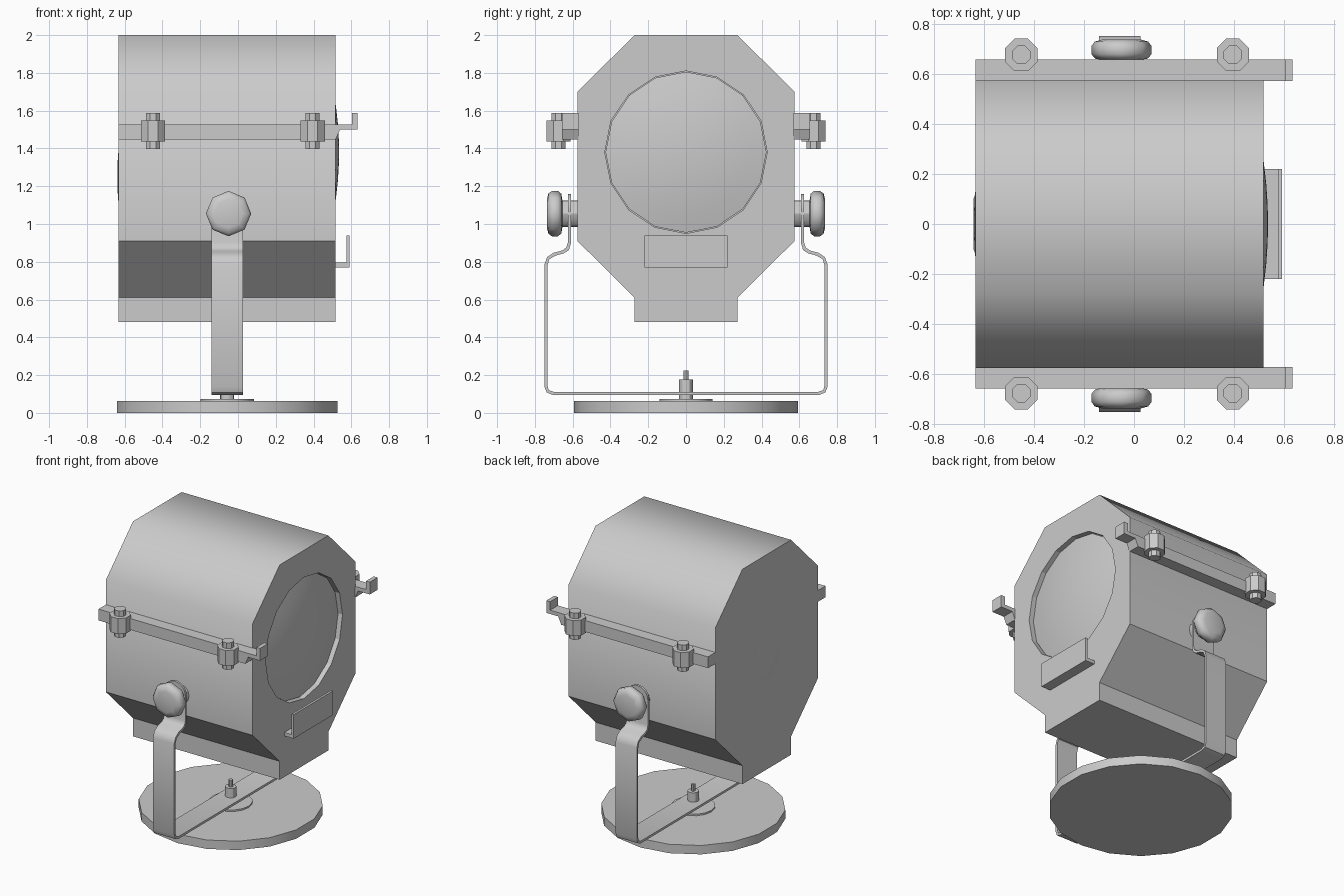
import bpy, bmesh
from math import pi, cos, sin, radians

if "Cube" in bpy.data.objects:
    bpy.data.objects.remove(bpy.data.objects["Cube"])


def finish(name, verts, faces, smooth=30):
    me = bpy.data.meshes.new(name)
    me.from_pydata(verts, [], faces)
    bm = bmesh.new()
    bm.from_mesh(me)
    bmesh.ops.recalc_face_normals(bm, faces=bm.faces)
    bm.to_mesh(me)
    bm.free()
    ob = bpy.data.objects.new(name, me)
    bpy.context.collection.objects.link(ob)
    bpy.ops.object.select_all(action='DESELECT')
    ob.select_set(True)
    bpy.context.view_layer.objects.active = ob
    if smooth:
        bpy.ops.object.shade_smooth_by_angle(angle=radians(smooth))
    return ob


def extrude(name, pts, axis, a, b, smooth=30):
    """Closed 2D profile extruded along x (pts = y,z) or y (pts = x,z)."""
    n = len(pts)
    verts = [(h, p, q) if axis == 'x' else (p, h, q) for h in (a, b) for p, q in pts]
    faces = [list(range(n)), list(range(n, 2 * n))]
    faces += [(i, (i + 1) % n, n + (i + 1) % n, n + i) for i in range(n)]
    return finish(name, verts, faces, smooth)


def lathe(name, prof, n, axis, centre, phase=0.0, smooth=30):
    """Profile of (radius, height) turned round an axis, ends capped."""
    verts = []
    for r, h in prof:
        for i in range(n):
            t = phase + 2 * pi * i / n
            c, s = r * cos(t), r * sin(t)
            v = {'x': (h, c, s), 'y': (c, h, s), 'z': (c, s, h)}[axis]
            verts.append(tuple(v[k] + centre[k] for k in range(3)))
    m = len(prof)
    faces = [list(range(n)), list(range((m - 1) * n, m * n))]
    for j in range(m - 1):
        for i in range(n):
            k = (i + 1) % n
            faces.append((j * n + i, j * n + k, (j + 1) * n + k, (j + 1) * n + i))
    return finish(name, verts, faces, smooth)


X0, X1 = -0.632, 0.517
PX = -0.057

# Lamp housing with a recessed round opening
half = [(0.272, 2.0), (0.575, 1.70), (0.575, 0.91), (0.272, 0.61), (0.272, 0.48)]
body = extrude("housing", half + [(-y, z) for y, z in reversed(half)], 'x', X0, X1, 50)
cutter = lathe("lens_cutter", [(0.43, 0.475), (0.43, 0.7)], 16, 'x', (0, 0, 1.38), smooth=0)
cutter.hide_render = True
mod = body.modifiers.new("opening", 'BOOLEAN')
mod.operation, mod.solver, mod.object = 'DIFFERENCE', 'EXACT', cutter
bpy.context.view_layer.objects.active = body
bpy.ops.object.modifier_apply(modifier=mod.name)
bpy.data.objects.remove(cutter)
for e in body.data.edges:
    vs = [body.data.vertices[i].co for i in e.vertices]
    if abs(vs[0].x - vs[1].x) > 1 and vs[0].z < 1:
        e.use_edge_sharp = True

# Domed front lens and slight bulge in the back plate
lens = [(0.426, 0.47)] + [(r, 0.535 - r * r / 3.6) for r in (0.426, 0.34, 0.25, 0.16, 0.08, 0.01)]
lathe("lens", lens, 16, 'x', (0, 0, 1.38))
lathe("back_bulge", [(0.15, X0 + 0.002), (0.12, X0 - 0.003), (0.06, X0 - 0.006), (0.01, X0 - 0.007)],
      16, 'x', (0, 0, 1.25))

# L-shaped clip under the lens
extrude("front_clip", [(0.51, 0.77), (0.59, 0.77), (0.59, 0.94), (0.574, 0.94),
                       (0.574, 0.795), (0.51, 0.795)], 'y', -0.22, 0.22)

# Side rails, bolts, and tilt knobs on both sides
rail = [(X0, 1.447), (X1, 1.447), (0.54, 1.5), (0.633, 1.5), (0.633, 1.587),
        (0.603, 1.587), (0.603, 1.527), (X0, 1.527)]
knob = [(0.075, 0.655), (0.105, 0.66), (0.12, 0.678), (0.12, 0.71), (0.107, 0.728), (0.075, 0.737)]
for s, side in ((-1, "near"), (1, "far")):
    extrude(f"{side}_rail", rail, 'y', s * 0.57, s * 0.657)
    for i, x in enumerate((-0.45, 0.395)):
        lathe(f"{side}_rail_nut_{i}", [(0.07, 1.437), (0.07, 1.547)], 8, 'z', (x, s * 0.675, 0), pi / 8)
        lathe(f"{side}_rail_bolt_{i}", [(0.04, 1.397), (0.04, 1.587)], 8, 'z', (x, s * 0.675, 0), pi / 8)
    lathe(f"{side}_tilt_shaft", [(0.07, s * 0.57), (0.07, s * 0.66)], 12, 'y', (PX + 0.007, 0, 1.055))
    lathe(f"{side}_tilt_knob", [(r, s * h) for r, h in knob], 8, 'y', (PX + 0.007, 0, 1.055), smooth=50)
    lathe(f"{side}_yoke_eye", [(0.083, s * 0.61), (0.083, s * 0.626)], 16, 'y', (PX, 0, 1.077))

# Bent strap yoke: outer and inner lines of the strap closed into one profile
outer = [(0.626, 1.08), (0.626, 0.90), (0.634, 0.875), (0.655, 0.86), (0.70, 0.848), (0.735, 0.825),
         (0.75, 0.785), (0.75, 0.14), (0.738, 0.108), (0.705, 0.095)]
inner = [(0.61, 1.08), (0.61, 0.895), (0.62, 0.862), (0.648, 0.844), (0.69, 0.833), (0.723, 0.814),
         (0.734, 0.78), (0.734, 0.145), (0.726, 0.12), (0.70, 0.111)]
path = outer + [(-y, z) for y, z in reversed(outer)]
path += [(-y, z) for y, z in inner] + list(reversed(inner))
extrude("yoke", path, 'x', PX - 0.083, PX + 0.083, 40)

# Round base, washer and pivot pin
lathe("base", [(0.592, 0), (0.592, 0.063)], 18, 'z', (PX, 0, 0), pi / 2)
lathe("base_washer", [(0.141, 0.06), (0.141, 0.074)], 16, 'z', (PX, 0, 0))
lathe("pivot_post", [(0.037, 0.07), (0.037, 0.177)], 12, 'z', (PX, 0, 0))
lathe("pivot_pin", [(0.014, 0.17), (0.014, 0.225)], 8, 'z', (PX, 0, 0))
